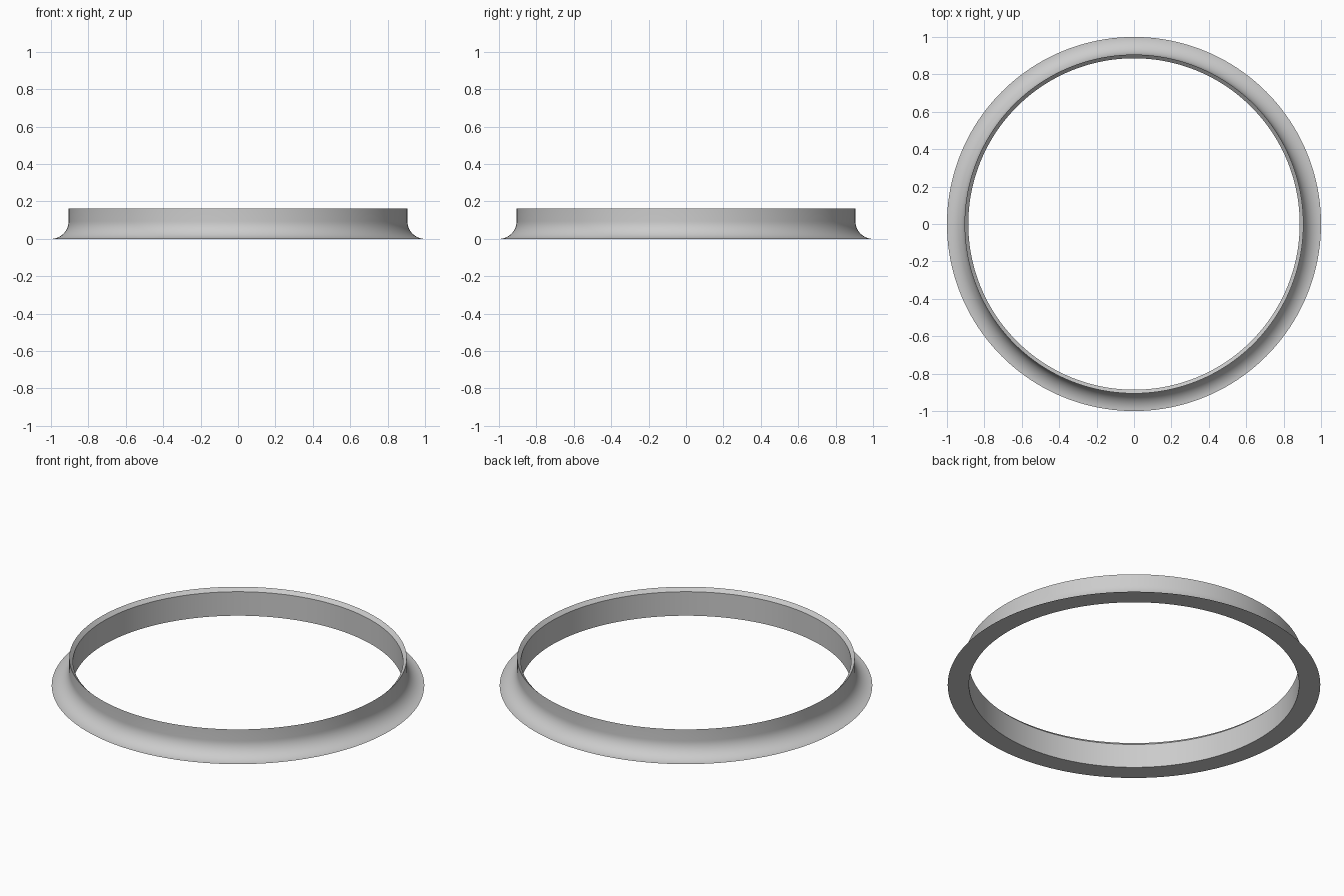
import bpy
import bmesh
import math
from mathutils import Matrix

cube = bpy.data.objects.get("Cube")
if cube:
    bpy.data.objects.remove(cube, do_unlink=True)

SEGMENTS = 160
INNER, WALL, RIM = 0.886, 0.906, 1.0   # radii
HEIGHT, CHAMFER = 0.162, 0.02
FILLET = RIM - WALL                    # concave flare radius

# Cross-section: flat base, straight bore, chamfered lip, outer wall, flared foot
profile = [(INNER, 0.0), (INNER, HEIGHT - CHAMFER), (WALL, HEIGHT)]
ARC_STEPS = 14
for i in range(ARC_STEPS + 1):
    a = math.pi + (math.pi / 2) * i / ARC_STEPS
    profile.append((RIM + FILLET * math.cos(a), max(0.0, FILLET + FILLET * math.sin(a))))

# Revolve the cross-section around z
bm = bmesh.new()
verts = [bm.verts.new((r, 0.0, z)) for r, z in profile]
edges = [bm.edges.new((verts[i], verts[(i + 1) % len(verts)])) for i in range(len(verts))]
bmesh.ops.spin(bm, geom=verts + edges, cent=(0, 0, 0), axis=(0, 0, 1),
               angle=2 * math.pi, steps=SEGMENTS, use_merge=True)
bmesh.ops.remove_doubles(bm, verts=bm.verts, dist=1e-5)
bmesh.ops.recalc_face_normals(bm, faces=bm.faces)
mesh = bpy.data.meshes.new("flared_ring")
bm.to_mesh(mesh)
bm.free()

ring = bpy.data.objects.new("flared_ring", mesh)
bpy.context.collection.objects.link(ring)

# Plain grey finish
grey = bpy.data.materials.new("light_grey")
grey.use_nodes = True
colour = (0.6, 0.6, 0.6, 1.0)
grey.diffuse_color = colour
grey.node_tree.nodes["Principled BSDF"].inputs["Base Color"].default_value = colour
mesh.materials.append(grey)

# Smooth round surfaces, crisp profile corners
bpy.ops.object.select_all(action='DESELECT')
ring.select_set(True)
bpy.context.view_layer.objects.active = ring
bpy.ops.object.shade_smooth_by_angle(angle=math.radians(30))
